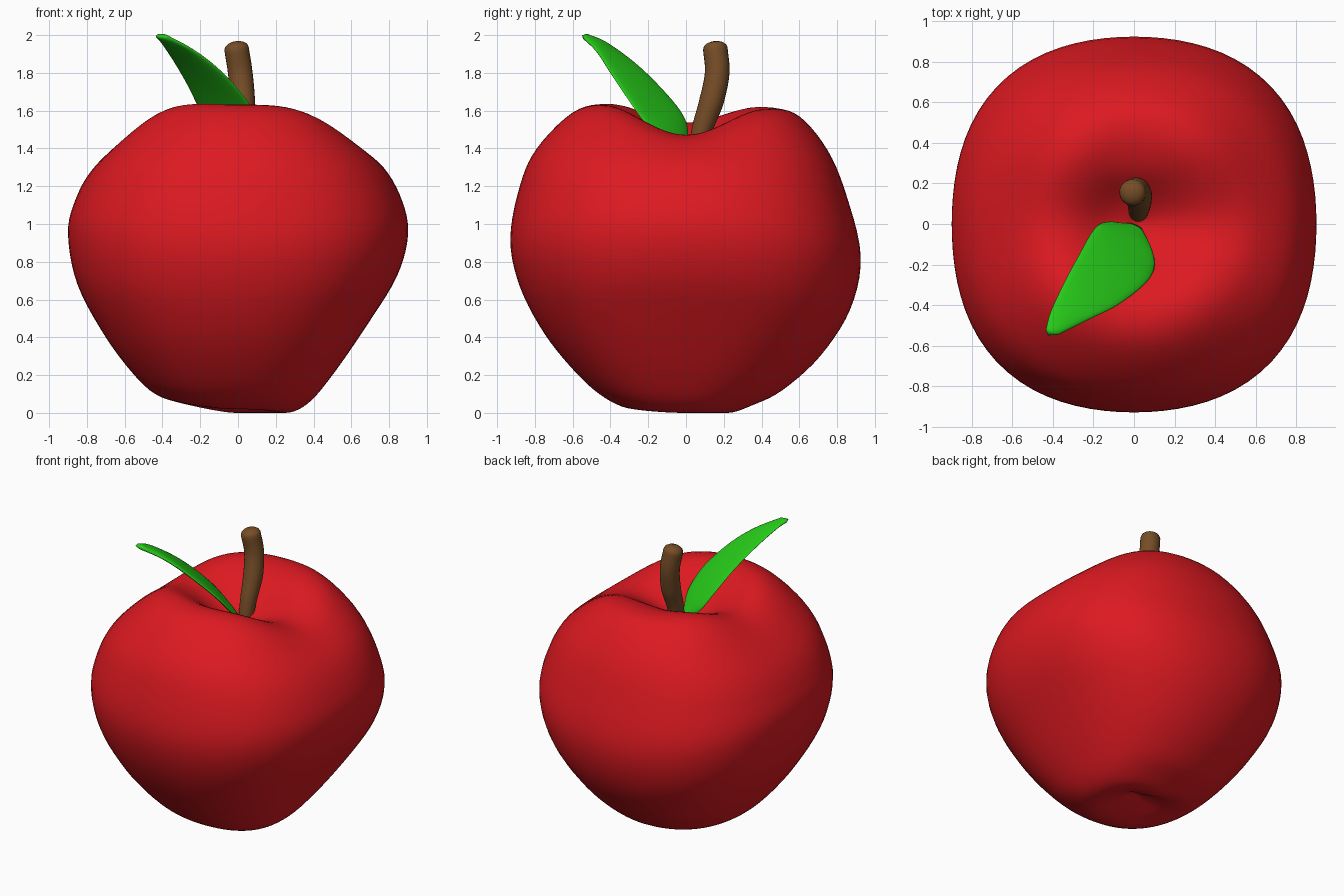
import bpy, math
from mathutils import Vector

if "Cube" in bpy.data.objects:
    bpy.data.objects.remove(bpy.data.objects["Cube"])


def spline(pts, n):
    """Smooth curve through pts, n steps per span."""
    p = [Vector(q) for q in pts]
    p = [2 * p[0] - p[1]] + p + [2 * p[-1] - p[-2]]
    out = []
    for i in range(1, len(p) - 2):
        a, b, c, d = p[i - 1:i + 3]
        for s in range(n):
            t = s / n
            out.append(0.5 * (2 * b + (c - a) * t + (2 * a - 5 * b + 4 * c - d) * t * t
                              + (3 * b - a - 3 * c + d) * t ** 3))
    return out + [p[-2]]


def loft(name, rings, start, end, color):
    """Skin closed rings, closing both ends with a pole point."""
    n = len(rings[0])
    verts = [start] + [v for r in rings for v in r] + [end]
    last = len(verts) - 1
    faces = []
    for j in range(n):
        k = (j + 1) % n
        faces.append((0, 1 + k, 1 + j))
        for i in range(len(rings) - 1):
            a, b = 1 + i * n, 1 + (i + 1) * n
            faces.append((a + j, a + k, b + k, b + j))
        e = 1 + (len(rings) - 1) * n
        faces.append((e + j, e + k, last))
    me = bpy.data.meshes.new(name)
    me.from_pydata([tuple(v) for v in verts], [], faces)
    ob = bpy.data.objects.new(name, me)
    bpy.context.collection.objects.link(ob)
    mat = bpy.data.materials.new(name + "_color")
    mat.diffuse_color = color
    mat.use_nodes = True
    mat.node_tree.nodes["Principled BSDF"].inputs["Base Color"].default_value = mat.diffuse_color
    me.materials.append(mat)
    # consistent outward normals
    bpy.ops.object.select_all(action='DESELECT')
    bpy.context.view_layer.objects.active = ob
    ob.select_set(True)
    bpy.ops.object.mode_set(mode='EDIT')
    bpy.ops.mesh.select_all(action='SELECT')
    bpy.ops.mesh.normals_make_consistent(inside=False)
    bpy.ops.object.mode_set(mode='OBJECT')
    bpy.ops.object.shade_smooth()
    return ob


# Apple body: (radius, height) profiles towards each side, blended by angle
right = [(.12, 1.40), (.3, 1.46), (.45, 1.47), (.6, 1.43), (.77, 1.3), (.87, 1.12), (.9, .94),
         (.84, .72), (.68, .46), (.5, .2), (.37, .05), (.25, 0), (.12, .04)]
left = [(.12, 1.42), (.3, 1.52), (.45, 1.53), (.6, 1.45), (.77, 1.29), (.86, 1.13), (.9, .95),
        (.85, .68), (.7, .4), (.54, .19), (.42, .09), (.28, .055), (.13, .08)]
back = [(.12, 1.44), (.28, 1.56), (.45, 1.61), (.6, 1.57), (.75, 1.39), (.85, 1.15), (.925, .83),
        (.87, .55), (.71, .3), (.51, .12), (.35, .04), (.22, 0), (.1, .04)]
front = [(.12, 1.42), (.27, 1.55), (.43, 1.63), (.6, 1.59), (.79, 1.4), (.88, 1.2), (.93, .92),
         (.88, .67), (.75, .42), (.58, .21), (.43, .08), (.28, .02), (.12, .05)]
TOP, BOTTOM, STEP, SIDES = 1.38, .1, 5, 80
right, left, back, front = [spline([(0, TOP)] + p + [(0, BOTTOM)], STEP)
                            for p in (right, left, back, front)]
rings = []
for i in range(1, len(right) - 1):
    lift = .04 * math.exp(-((i / STEP - 3) / 1.3) ** 2)
    ring = []
    for j in range(SIDES):
        t = 2 * math.pi * j / SIDES
        c, s = math.cos(t), math.sin(t)
        p = (right if c > 0 else left)[i] * c * c + (back if s > 0 else front)[i] * s * s
        diag = math.sin(2 * t) ** 2
        r = p.x * (1 + .05 * diag)
        ring.append((r * c, r * s, p.y + lift * diag))
    rings.append(ring)
loft("apple_body", rings, (0, 0, TOP), (0, 0, BOTTOM), (.72, .01, .015, 1))

# Stem: bent tube, thicker and rounded at the tip
path = spline([(.02, .05, 1.33), (.025, .085, 1.5), (.025, .135, 1.65), (.012, .165, 1.8),
               (-.008, .155, 1.93)], 6)
rings = []
for i, c in enumerate(path):
    d = (path[min(i + 1, len(path) - 1)] - path[max(i - 1, 0)]).normalized()
    u = d.cross(Vector((0, 1, 0))).normalized()
    v = d.cross(u)
    rad = .045 + .02 * min(1, i / 12)

    def circle(center, r):
        return [center + (u * math.cos(a) + v * math.sin(a)) * r
                for a in (2 * math.pi * k / 24 for k in range(24))]
    rings.append(circle(c, rad))
for a in (25, 50, 72):
    a = math.radians(a)
    rings.append(circle(path[-1] + d * .038 * math.sin(a), rad * math.cos(a)))
loft("stem", rings, path[0], path[-1] + d * .038, (.18, .075, .02, 1))

# Leaf: thin lens-shaped sections between two edge curves
edge_a = spline([(-.04, 0, 1.39), (-.14, .01, 1.5), (-.2, -.03, 1.6), (-.27, -.15, 1.74),
                 (-.34, -.28, 1.86), (-.41, -.43, 1.965), (-.435, -.52, 1.995)], 5)
edge_b = spline([(.04, -.03, 1.39), (.09, -.13, 1.47), (.1, -.22, 1.54), (.05, -.3, 1.65),
                 (-.08, -.4, 1.8), (-.22, -.47, 1.91), (-.37, -.545, 1.99)], 5)
mids = [(a + b) / 2 for a, b in zip(edge_a, edge_b)]
rings = []
for i, m in enumerate(mids):
    half = (edge_a[i] - edge_b[i]) / 2
    along = mids[min(i + 1, len(mids) - 1)] - mids[max(i - 1, 0)]
    n = half.cross(along).normalized()
    rings.append([m + half * math.cos(t) + n * .016 * math.sin(t)
                  for t in (2 * math.pi * k / 20 for k in range(20))])
loft("leaf", rings, mids[0], Vector((-.425, -.55, 1.998)), (.02, .6, .01, 1))
